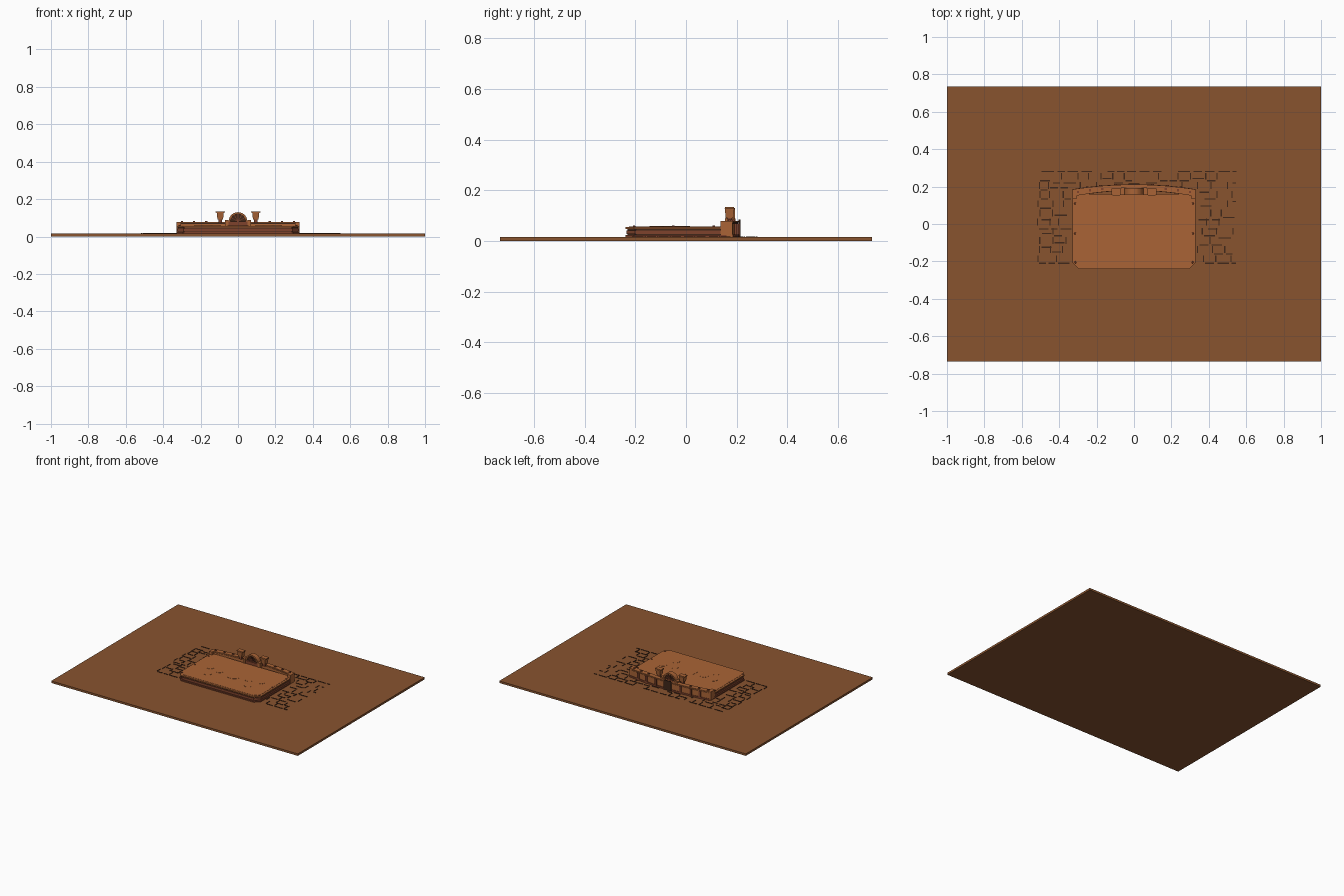
import bpy, bmesh, math, random
from mathutils import Matrix, Vector

cube = bpy.data.objects.get("Cube")
if cube:
    bpy.data.objects.remove(cube, do_unlink=True)


def material(name, r, g, b):
    m = bpy.data.materials.new(name)
    m.use_nodes = True
    m.diffuse_color = (r, g, b, 1)
    m.node_tree.nodes["Principled BSDF"].inputs["Base Color"].default_value = (r, g, b, 1)
    return m


EARTH = material("earth brown", 0.25, 0.088, 0.028)
CLAY = material("clay orange", 0.40, 0.127, 0.037)
RED = material("red brown", 0.21, 0.055, 0.025)
DARK = material("dark brown", 0.05, 0.02, 0.01)


def finish(name, bm, mat):
    bmesh.ops.recalc_face_normals(bm, faces=bm.faces)
    me = bpy.data.meshes.new(name)
    bm.to_mesh(me)
    bm.free()
    me.materials.append(mat)
    ob = bpy.data.objects.new(name, me)
    bpy.context.collection.objects.link(ob)
    return ob


def add_box(bm, x, y, z, sx, sy, sz):
    mat = Matrix.Translation((x, y, z)) @ Matrix.Diagonal((sx, sy, sz, 1))
    bmesh.ops.create_cube(bm, size=1, matrix=mat)


def boxes(name, mat, items):
    bm = bmesh.new()
    for it in items:
        add_box(bm, *it)
    return finish(name, bm, mat)


def prism(name, mat, outline, z0, z1):
    bm = bmesh.new()
    face = bm.faces.new([bm.verts.new((x, y, z0)) for x, y in outline])
    ext = bmesh.ops.extrude_face_region(bm, geom=[face], use_keep_orig=True)
    for v in ext["geom"]:
        if isinstance(v, bmesh.types.BMVert):
            v.co.z = z1
    return finish(name, bm, mat)


def cylinder(name, mat, x, y, z0, z1, r0, r1, sides):
    bm = bmesh.new()
    bmesh.ops.create_cone(bm, cap_ends=True, segments=sides, radius1=r0, radius2=r1,
                          depth=z1 - z0, matrix=Matrix.Translation((x, y, (z0 + z1) / 2)))
    return finish(name, bm, mat)


def stage_outline(inset):
    # rectangle with cut front corners
    w, f, b, c = 0.33 - inset, -0.24 + inset, 0.16, 0.035
    half = [(w, b), (w, f + c), (w - c, f)]
    return half + [(-x, y) for x, y in reversed(half)]


def bow(x, y_end, y_mid):
    return y_mid - (y_mid - y_end) * (x / 0.33) ** 2


def wall_outline(grow):
    xs = [(-1 + i / 10) * (0.325 + grow) for i in range(21)]
    return ([(x, bow(x, 0.15, 0.182) - grow) for x in xs]
            + [(x, bow(x, 0.182, 0.208) + grow) for x in reversed(xs)])


# ground slab
boxes("ground_slab", EARTH, [(0, 0, 0.0075, 2, 1.47, 0.015)])

# broken paving joints around the stage
random.seed(4)
joints = bmesh.new()


def joint(x, y, sx, sy):
    if abs(x) > 0.335 + sx / 2 or y > 0.215 or (y > 0.195 and abs(x) > 0.2):
        add_box(joints, x, y, 0.0162, sx, sy, 0.0028)


PITCH = 0.049
for row in range(11):
    y = -0.21 + row * PITCH
    x = -0.52 + random.uniform(0, 0.03)
    while x < 0.53:
        w = random.uniform(0.045, 0.09)
        w = min(w, 0.55 - x)
        if random.random() < 0.8:
            shift = random.choice((-0.012, 0, 0, 0.012)) if 0 < row < 10 else 0
            joint(x + w / 2, y + shift, w * 0.75, 0.006)
        if row < 10 and random.random() < 0.85:
            joint(x, y + PITCH / 2, 0.006, PITCH * 0.75)
        x += w
finish("paving_joints", joints, DARK)

# layered stage with recessed shadow bands
for name, mat, inset, z0, z1 in (
        ("stage_plinth", RED, 0.0, 0.015, 0.023),
        ("stage_lower_recess", DARK, 0.008, 0.023, 0.027),
        ("stage_body", RED, 0.004, 0.027, 0.042),
        ("stage_upper_recess", DARK, 0.008, 0.042, 0.048),
        ("stage_rim", CLAY, 0.0, 0.048, 0.056),
        ("stage_floor", CLAY, 0.014, 0.056, 0.0575)):
    prism(name, mat, stage_outline(inset), z0, z1)

# round marks on the stage floor
cylinder("centre_disc", CLAY, 0, -0.04, 0.057, 0.0585, 0.055, 0.055, 32)
for s, side in ((1, "left"), (-1, "right")):
    for i, (x, y) in enumerate(((0.12, -0.04), (0.205, -0.025), (0.165, -0.115))):
        cylinder(f"{side}_disc_{i + 1}", CLAY, s * x, y, 0.057, 0.0585, 0.029, 0.029, 24)

# small studs along the rim
for s in (1, -1):
    for i, y in enumerate((-0.205, -0.05, 0.11)):
        cylinder(f"rim_stud_{i + 1}", RED, s * 0.314, y, 0.056, 0.061, 0.006, 0.004, 8)

# bowed back wall with coping
prism("wall_footing", RED, wall_outline(0.004), 0.015, 0.026)
prism("wall_body", CLAY, wall_outline(0.0), 0.026, 0.068)
prism("wall_shadow_band", DARK, wall_outline(-0.003), 0.068, 0.072)
prism("wall_coping", CLAY, wall_outline(0.003), 0.072, 0.079)

# wall piers at the ends, buttresses behind and studs on the coping
boxes("wall_piers", CLAY, [(s * 0.318, 0.16, 0.047, 0.024, 0.048, 0.064) for s in (1, -1)])
boxes("wall_buttresses", RED, [(s * x, bow(x, 0.182, 0.208) + 0.001, 0.042, 0.014, 0.012, 0.054)
                               for s in (1, -1) for x in (0.1, 0.18, 0.25)])
boxes("coping_studs", RED, [(s * x, bow(x, 0.166, 0.195), 0.081, 0.012, 0.012, 0.006)
                            for s in (1, -1) for x in (0.17, 0.235, 0.3)])

# central arch: ring, dark backing and spokes
Y = 0.175
bm = bmesh.new()
N = 20
rings = []
for i in range(N + 1):
    a = math.pi * i / N
    d = Vector((math.cos(a), 0, math.sin(a)))
    rings.append([bm.verts.new(d * r + Vector((0, y, 0.08)))
                  for r, y in ((0.04, Y - 0.018), (0.05, Y - 0.018),
                               (0.05, Y + 0.018), (0.04, Y + 0.018))])
for a, b in zip(rings, rings[1:]):
    for j in range(4):
        k = (j + 1) % 4
        bm.faces.new((a[j], a[k], b[k], b[j]))
bm.faces.new(rings[0])
bm.faces.new(rings[-1])
finish("arch_ring", bm, CLAY)

bm = bmesh.new()
face = bm.faces.new([bm.verts.new((0.041 * math.cos(math.pi * i / N), Y - 0.006,
                                  0.08 + 0.041 * math.sin(math.pi * i / N))) for i in range(N + 1)])
ext = bmesh.ops.extrude_face_region(bm, geom=[face], use_keep_orig=True)
for v in ext["geom"]:
    if isinstance(v, bmesh.types.BMVert):
        v.co.y += 0.014
finish("arch_backing", bm, DARK)

bm = bmesh.new()
for i in range(1, 6):
    turn = Matrix.Rotation(math.pi * i / 6 - math.pi / 2, 4, 'Y')
    place = Matrix.Translation((0, Y, 0.08)) @ turn @ Matrix.Translation((0, 0, 0.021))
    bmesh.ops.create_cube(bm, size=1, matrix=place @ Matrix.Diagonal((0.003, 0.026, 0.04, 1)))
finish("arch_spokes", bm, RED)

boxes("arch_base", RED, [(0, Y, 0.068, 0.1, 0.036, 0.024)])
boxes("arch_door", DARK, [(0, 0.212, 0.05, 0.06, 0.008, 0.07)])
boxes("arch_pillars", CLAY, [(s * 0.06, Y, 0.072, 0.018, 0.04, 0.034) for s in (1, -1)])

# flared lantern posts either side of the arch
for s, side in ((1, "left"), (-1, "right")):
    boxes(f"{side}_post_stem", RED, [(s * 0.095, 0.172, 0.082, 0.018, 0.018, 0.02)])
    bm = bmesh.new()
    bmesh.ops.create_cone(bm, cap_ends=True, segments=4, radius1=0.021, radius2=0.027, depth=0.038,
                          matrix=Matrix.Translation((s * 0.095, 0.172, 0.11))
                          @ Matrix.Rotation(math.pi / 4, 4, 'Z'))
    finish(f"{side}_post_body", bm, CLAY)
    boxes(f"{side}_post_cap", CLAY, [(s * 0.095, 0.172, 0.132, 0.05, 0.034, 0.006)])
